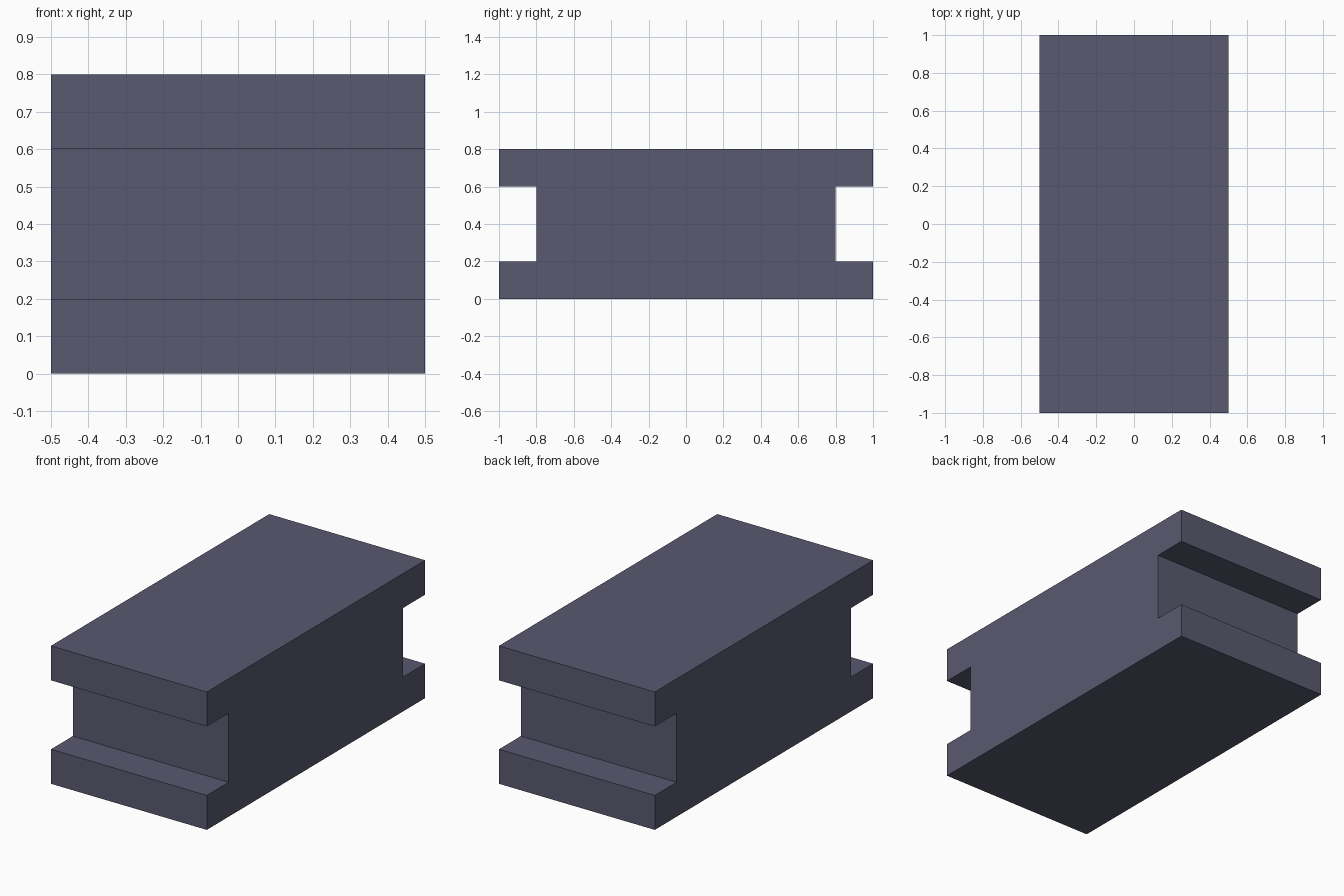
import bpy, bmesh

if "Cube" in bpy.data.objects:
    bpy.data.objects.remove(bpy.data.objects["Cube"])

# single slate colour
slate = bpy.data.materials.new("slate_grey")
slate.diffuse_color = (0.1, 0.1, 0.16, 1)
slate.use_nodes = True
slate.node_tree.nodes["Principled BSDF"].inputs["Base Color"].default_value = slate.diffuse_color

# half of the I-shaped side profile (y, z), mirrored to the other end
half = [(1, 0), (1, 0.2), (0.8, 0.2), (0.8, 0.6), (1, 0.6), (1, 0.8)]
profile = half + [(-y, z) for y, z in reversed(half)]

# grooved block: profile extruded along x
bm = bmesh.new()
face = bm.faces.new([bm.verts.new((-0.5, y, z)) for y, z in profile])
ext = bmesh.ops.extrude_face_region(bm, geom=[face], use_keep_orig=True)
moved = [g for g in ext["geom"] if isinstance(g, bmesh.types.BMVert)]
bmesh.ops.translate(bm, verts=moved, vec=(1, 0, 0))
bmesh.ops.recalc_face_normals(bm, faces=bm.faces[:])

mesh = bpy.data.meshes.new("grooved_block")
bm.to_mesh(mesh)
bm.free()
mesh.materials.append(slate)
block = bpy.data.objects.new("grooved_block", mesh)
bpy.context.collection.objects.link(block)
